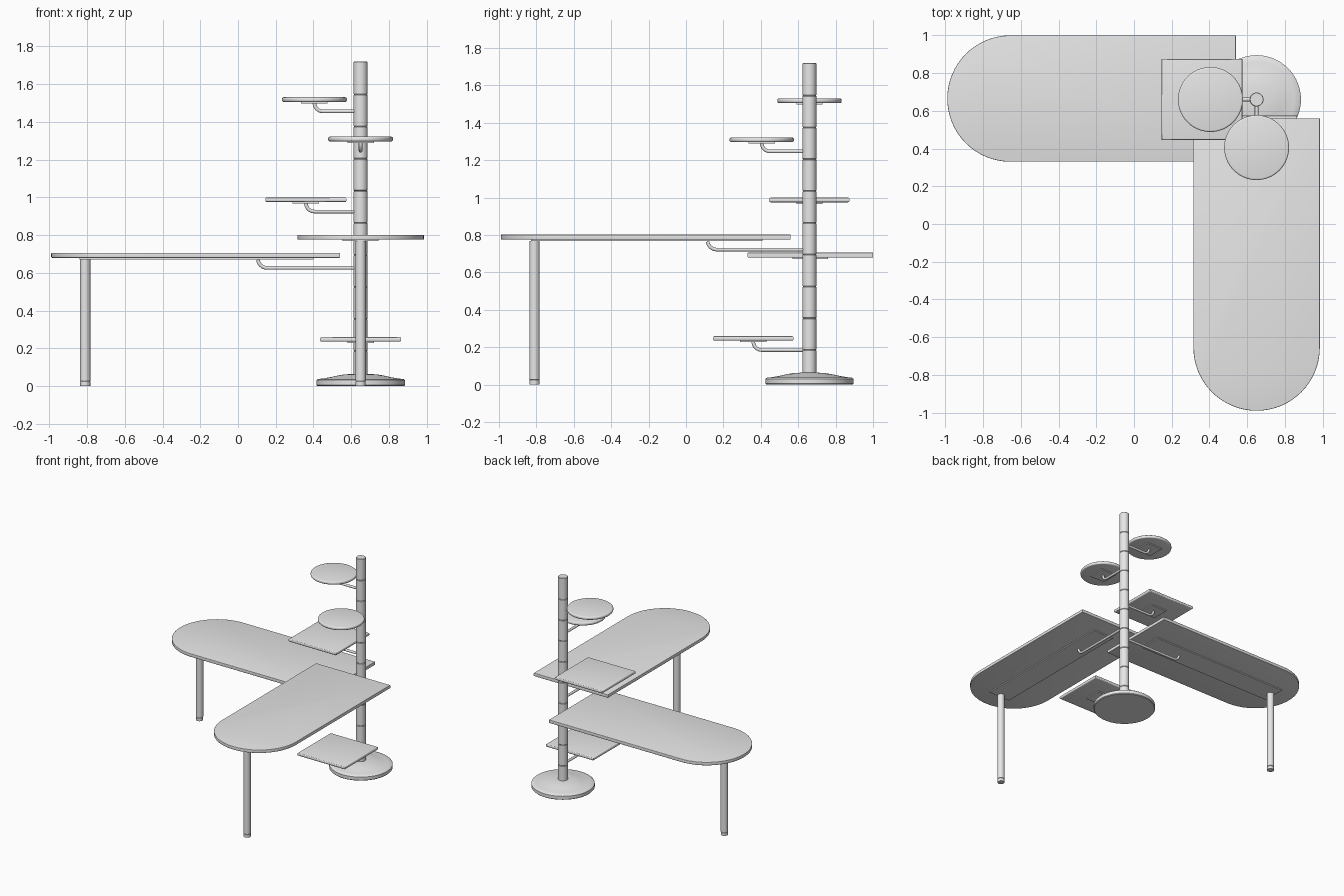
import bpy, bmesh, math
from mathutils import Vector

cube = bpy.data.objects.get("Cube")
if cube:
    bpy.data.objects.remove(cube, do_unlink=True)

GREY = (0.8, 0.8, 0.8, 1)
mat = bpy.data.materials.new("light_grey")
mat.use_nodes = True
mat.diffuse_color = GREY
mat.node_tree.nodes["Principled BSDF"].inputs["Base Color"].default_value = GREY

PX, PY = 0.65, 0.66      # post axis
LEFT, FRONT = Vector((-1, 0, 0)), Vector((0, -1, 0))


def add_object(name, data):
    obj = bpy.data.objects.new(name, data)
    bpy.context.collection.objects.link(obj)
    data.materials.append(mat)
    return obj


def activate(obj):
    bpy.ops.object.select_all(action="DESELECT")
    obj.select_set(True)
    bpy.context.view_layer.objects.active = obj


def smooth(obj, degrees=35):
    activate(obj)
    bpy.ops.object.shade_smooth_by_angle(angle=math.radians(degrees))


def slab(name, outline, z0, z1, bevel=0.0):
    """Extrude a flat outline from z0 to z1 with softened rims."""
    bm = bmesh.new()
    face = bm.faces.new([bm.verts.new((x, y, z0)) for x, y in outline])
    top = bmesh.ops.extrude_face_region(bm, geom=[face])
    bmesh.ops.translate(bm, vec=(0, 0, z1 - z0),
                        verts=[v for v in top["geom"] if isinstance(v, bmesh.types.BMVert)])
    bmesh.ops.recalc_face_normals(bm, faces=bm.faces)
    if bevel:
        rims = [e for e in bm.edges if abs(e.verts[0].co.z - e.verts[1].co.z) < 1e-6]
        bmesh.ops.bevel(bm, geom=rims, offset=bevel, segments=3, profile=0.5, affect="EDGES")
    mesh = bpy.data.meshes.new(name)
    bm.to_mesh(mesh)
    bm.free()
    obj = add_object(name, mesh)
    smooth(obj)
    return obj


def lathe(name, profile, x, y, sides=48):
    """Revolve (radius, z) points around a vertical axis."""
    bm = bmesh.new()
    verts = [bm.verts.new((r, 0, z)) for r, z in profile]
    edges = [bm.edges.new(pair) for pair in zip(verts, verts[1:])]
    bmesh.ops.spin(bm, geom=verts + edges, axis=(0, 0, 1), cent=(0, 0, 0),
                   angle=math.tau, steps=sides)
    bmesh.ops.remove_doubles(bm, verts=bm.verts, dist=1e-5)
    bmesh.ops.recalc_face_normals(bm, faces=bm.faces)
    mesh = bpy.data.meshes.new(name)
    bm.to_mesh(mesh)
    bm.free()
    obj = add_object(name, mesh)
    obj.location = (x, y, 0)
    smooth(obj)
    return obj


def arc(cx, cy, radius, start, sweep, steps):
    return [(cx + radius * math.cos(start + sweep * i / steps),
             cy + radius * math.sin(start + sweep * i / steps)) for i in range(steps + 1)]


def rect(cx, cy, hx, hy):
    return [(cx - hx, cy - hy), (cx + hx, cy - hy), (cx + hx, cy + hy), (cx - hx, cy + hy)]


def arm(name, direction, reach, z_arm, z_top, bend=0.05):
    """Round rod leaving the post and bending up to the underside of a surface."""
    post = Vector((PX, PY, z_arm))
    points = [post]
    for i in range(9):
        a = math.pi / 2 * i / 8
        points.append(post + direction * (reach - bend + bend * math.sin(a))
                      + Vector((0, 0, bend * (1 - math.cos(a)))))
    points.append(post + direction * reach + Vector((0, 0, z_top - z_arm)))
    curve = bpy.data.curves.new(name, "CURVE")
    curve.dimensions = "3D"
    curve.bevel_depth = 0.01
    curve.bevel_resolution = 3
    curve.use_fill_caps = True
    spline = curve.splines.new("POLY")
    spline.points.add(len(points) - 1)
    for p, co in zip(spline.points, points):
        p.co = (*co, 1)
    obj = add_object(name, curve)
    activate(obj)
    bpy.ops.object.convert(target="MESH")
    smooth(bpy.context.view_layer.objects.active, 50)


# Round foot of the post, with a gentle dome
lathe("post_base", [(0, 0), (0.23, 0), (0.235, 0.005), (0.235, 0.031), (0.228, 0.037),
                    (0.2, 0.04), (0.16, 0.047), (0.12, 0.056), (0.09, 0.061),
                    (0.05, 0.064), (0, 0.065)], PX, PY, 64)

# Post built of stacked segments, each with a fine groove at the joint
TOP, STEP, R, GAP = 1.72, 0.17, 0.037, 0.003
profile = [(0, 0.03), (R, 0.03)]
for i in range(1, 10):
    z = 0.015 + STEP * i
    profile += [(R, z - GAP), (R - GAP, z), (R, z + GAP)]
profile += [(R, TOP - GAP), (R - GAP, TOP), (0, TOP)]
lathe("post", profile, PX, PY, 32)

# Desk tops: one rounded end, one square end, with a stiffening plate, leg and arm
half = 0.335
left_top = arc(-0.655, 0.665, half, math.pi / 2, math.pi, 32) + [(0.54, 0.33), (0.54, 1.0)]
slab("left_desk_top", left_top, 0.68, 0.706, 0.003)
slab("left_desk_plate", rect(-0.22, 0.665, 0.62, 0.095), 0.672, 0.681)
front_top = arc(PX, -0.655, half, math.pi, math.pi, 32) + [(0.985, 0.56), (0.315, 0.56)]
slab("front_desk_top", front_top, 0.776, 0.802, 0.003)
slab("front_desk_plate", rect(PX, -0.21, 0.095, 0.62), 0.768, 0.777)
for name, x, y, z in (("left", -0.81, PY, 0.673), ("front", PX, -0.81, 0.769)):
    lathe(name + "_desk_leg", [(0, 0), (0.027, 0), (0.027, 0.024), (0.025, 0.026),
                               (0.028, 0.028), (0.028, z), (0, z)], x, y, 24)
arm("left_desk_arm", LEFT, 0.545, 0.626, 0.675)
arm("front_desk_arm", FRONT, 0.545, 0.722, 0.771)

# Small shelves: round or square, each on its own bracket
shelves = (
    ("upper_round_shelf", LEFT, 0.245, 1.506, True),
    ("lower_round_shelf", FRONT, 0.255, 1.297, True),
    ("upper_square_shelf", LEFT, 0.29, 0.975, False),
    ("lower_square_shelf", FRONT, 0.3, 0.235, False),
)
for name, direction, offset, z, is_round in shelves:
    centre = Vector((PX, PY, 0)) + direction * offset
    if is_round:
        outline = arc(centre.x, centre.y, 0.172, 0, math.tau, 64)[:-1]
    else:
        outline = rect(centre.x, centre.y, 0.215, 0.215)
    slab(name, outline, z, z + 0.025, 0.009)
    slab(name + "_plate", rect(centre.x, centre.y, 0.07, 0.07), z - 0.008, z + 0.001)
    arm(name + "_arm", direction, offset, z - 0.05, z - 0.002, 0.045)
